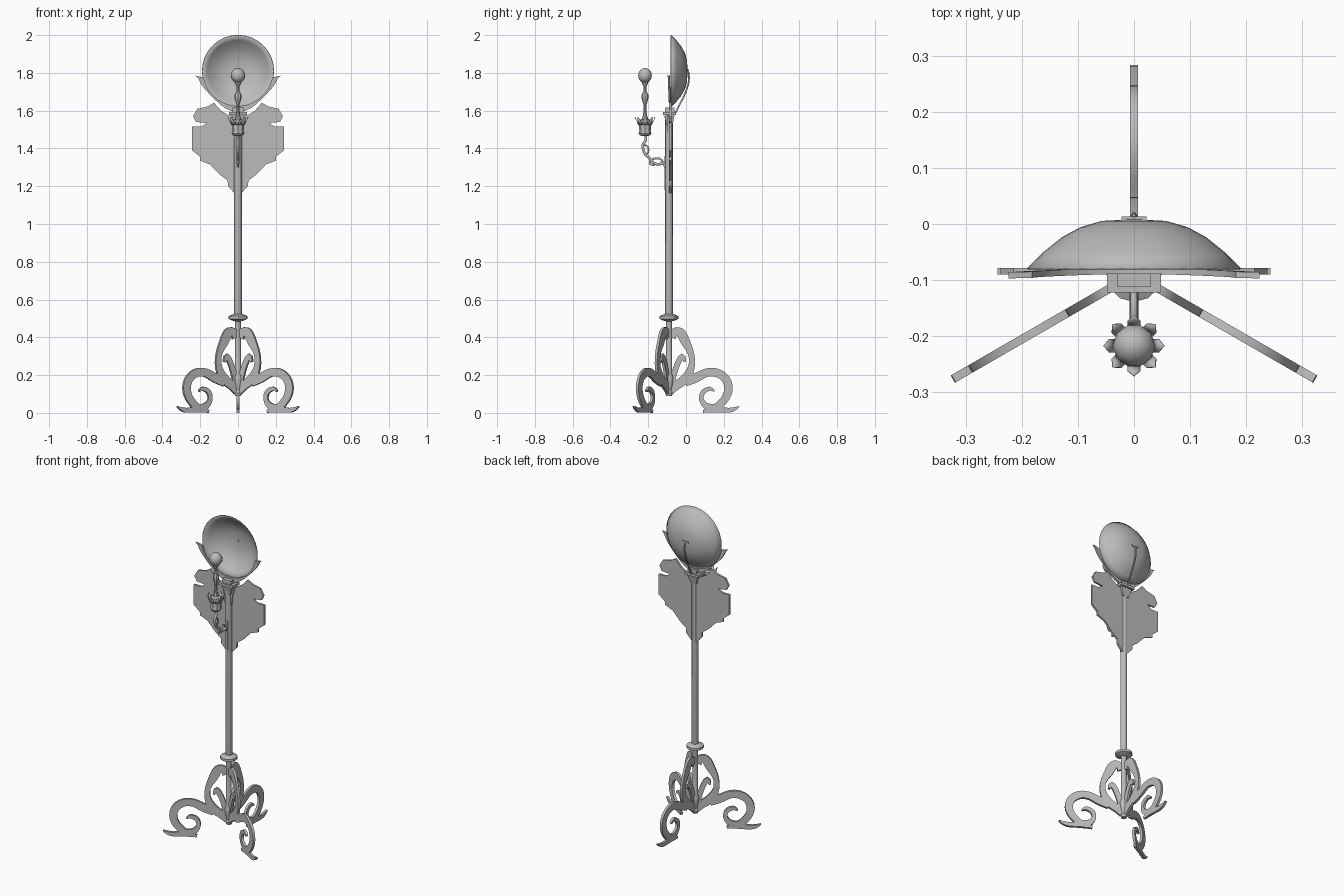
import bpy, bmesh, math
from mathutils import Matrix, Vector

cube = bpy.data.objects.get("Cube")
if cube:
    bpy.data.objects.remove(cube)

POLE = Vector((0, -0.09, 0))
LAMP = Vector((0, -0.217, 0))

metal = bpy.data.materials.new("grey metal")
metal.use_nodes = True
metal.diffuse_color = (0.5, 0.5, 0.5, 1)
metal.node_tree.nodes["Principled BSDF"].inputs["Base Color"].default_value = (0.5, 0.5, 0.5, 1)


def finish(name, bm, smooth=30):
    bmesh.ops.recalc_face_normals(bm, faces=bm.faces)
    mesh = bpy.data.meshes.new(name)
    bm.to_mesh(mesh)
    bm.free()
    mesh.materials.append(metal)
    ob = bpy.data.objects.new(name, mesh)
    bpy.context.collection.objects.link(ob)
    bpy.ops.object.select_all(action='DESELECT')
    ob.select_set(True)
    bpy.context.view_layer.objects.active = ob
    bpy.ops.object.shade_smooth_by_angle(angle=math.radians(smooth))
    return ob


def thicken(bm, faces, depth):
    out = bmesh.ops.extrude_face_region(bm, geom=faces)["geom"]
    verts = [v for v in out if isinstance(v, bmesh.types.BMVert)]
    bmesh.ops.translate(bm, verts=verts, vec=(0, depth, 0))


def spline(points, steps=3):
    """Smooth path through the points; each may carry a width."""
    p = [Vector(q) for q in points]
    p = [p[0]] + p + [p[-1]]
    path = []
    for a, b, c, d in zip(p, p[1:], p[2:], p[3:]):
        for i in range(steps):
            t = i / steps
            path.append((2*b + (c-a)*t + (2*a - 5*b + 4*c - d)*t*t
                         + (3*b - a - 3*c + d)*t**3) / 2)
    return path + [p[-1]]


def ribbon(bm, points, depth):
    """Flat scroll in the xz plane from (x, z, width) points."""
    path = spline(points)
    rows = []
    for i, q in enumerate(path):
        t = path[min(i+1, len(path)-1)] - path[max(i-1, 0)]
        n = Vector((-t.y, t.x)).normalized() * max(q.z, 0.003) / 2
        rows.append([bm.verts.new((q.x + s*n.x, -depth/2, max(q.y + s*n.y, 0)))
                     for s in (-1, 1)])
    faces = [bm.faces.new((a[0], b[0], b[1], a[1])) for a, b in zip(rows, rows[1:])]
    thicken(bm, faces, depth)


def lathe(name, profile, centre, sides=12, smooth=30):
    bm = bmesh.new()
    verts = [bm.verts.new((r, 0, z)) for r, z in profile]
    edges = [bm.edges.new(e) for e in zip(verts, verts[1:])]
    bmesh.ops.spin(bm, geom=verts + edges, cent=(0, 0, 0), axis=(0, 0, 1),
                   angle=math.tau, steps=sides, use_duplicate=False)
    bmesh.ops.remove_doubles(bm, verts=bm.verts, dist=0.0003)
    ob = finish(name, bm, smooth)
    ob.location = centre
    return ob


def box(name, size, centre, taper=1.0):
    bm = bmesh.new()
    bmesh.ops.create_cube(bm, size=1)
    for v in bm.verts:
        k = taper if v.co.z < 0 else 1
        v.co = Vector((v.co.x*size[0]*k, v.co.y*size[1]*k, v.co.z*size[2])) + Vector(centre)
    return finish(name, bm)


def tube(name, points, radius):
    curve = bpy.data.curves.new(name, 'CURVE')
    curve.dimensions = '3D'
    curve.bevel_depth = radius
    curve.bevel_resolution = 1
    curve.use_fill_caps = True
    path = spline(points)
    s = curve.splines.new('POLY')
    s.points.add(len(path) - 1)
    for p, q in zip(s.points, path):
        p.co = (*q, 1)
    curve.materials.append(metal)
    ob = bpy.data.objects.new(name, curve)
    bpy.context.collection.objects.link(ob)


# Three scrolled legs around the pole
scrolls = [
    [(0.012, .40, .05), (.03, .43, .04), (.06, .425, .05), (.085, .38, .05), (.118, .31, .032),
     (.118, .24, .036), (.085, .18, .05), (.04, .145, .045), (.01, .11, .03)],
    [(.085, .17, .06), (.14, .185, .05), (.2, .213, .045), (.255, .212, .045), (.3, .18, .045),
     (.315, .13, .045), (.3, .08, .042), (.26, .035, .04)],
    [(.3, .07, .03), (.25, .03, .04), (.2, .035, .035), (.172, .07, .025), (.18, .11, .025),
     (.215, .128, .022), (.24, .115, .008)],
    [(.18, .008, .015), (.25, .018, .03), (.31, .014, .026), (.345, .02, .02), (.372, .034, .004)],
    [(.01, .13, .03), (.025, .2, .03), (.045, .26, .03), (.07, .3, .028), (.085, .27, .012)],
]
for name, angle in (("back_leg", 90), ("left_leg", -30), ("right_leg", -150)):
    bm = bmesh.new()
    for s in scrolls:
        ribbon(bm, s, 0.015)
    leg = finish(name, bm)
    leg.location = POLE
    leg.rotation_euler.z = math.radians(angle)

# Pole with its lower finial and collar
lathe("pole", [(0, .09), (.016, .09), (.02, .105), (.014, .12), (.024, .17), (.024, .19),
               (.016, .21), (.016, .49), (.02, .51), (.02, 1.56), (0, 1.56)], POLE)
lathe("collar", [(.016, .485), (.034, .49), (.049, .497), (.049, .512), (.034, .52), (.018, .525)],
      POLE)

# Cap block and its flared brackets
box("cap_neck", (.07, .055, .05), (0, -.088, 1.55), .6)
box("cap", (.096, .07, .016), (0, -.087, 1.585))
box("cap_top", (.06, .05, .025), (0, -.087, 1.603))
for name, side in (("left_bracket", 1), ("right_bracket", -1)):
    bm = bmesh.new()
    ribbon(bm, [(side*.018, 1.46, .01), (side*.024, 1.52, .012), (side*.04, 1.575, .012)], .015)
    finish(name, bm).location = POLE

# Flat shaped shield behind the lamp
half = [(.05, 1.575), (.09, 1.6), (.127, 1.642), (.16, 1.622), (.215, 1.61), (.238, 1.57),
        (.222, 1.54), (.165, 1.535), (.195, 1.515), (.243, 1.515), (.243, 1.39), (.2, 1.355),
        (.2, 1.335), (.148, 1.315), (.095, 1.26), (.055, 1.23), (.053, 1.2), (.02, 1.165)]
bm = bmesh.new()
outline = [(0, 1.57)] + half + [(0, 1.15)] + [(-x, z) for x, z in reversed(half)]
thicken(bm, [bm.faces.new([bm.verts.new((x, -.09, z)) for x, z in outline])], .012)
finish("shield", bm)

# Crescent cradle with horns under the reflector
bm = bmesh.new()
rows = []
for i in range(-12, 13):
    a = math.radians(i * 6.6)
    outer = .205 + .012 * math.cos(a * 4)
    rows.append([bm.verts.new((r*math.sin(a), -.088 - .008*abs(i)/12, 1.81 - r*math.cos(a)))
                 for r in (.185, outer)])
for s, row in ((-1, rows[0]), (1, rows[-1])):
    tip = bm.verts.new((s*.224, -.097, 1.785))
    bm.faces.new((row[0], row[1], tip))
for a, b in zip(rows, rows[1:]):
    bm.faces.new((a[0], a[1], b[1], b[0]))
thicken(bm, bm.faces[:], .011)
finish("cradle", bm)

# Concave reflector facing forward
dish = lathe("reflector", [(.19, 0), (.163, .027), (.128, .055), (.095, .073), (.057, .084),
                           (0, .087)], (0, -.08, 1.81), 32, 60)
dish.rotation_euler.x = math.radians(-90)
shell = dish.modifiers.new("shell", 'SOLIDIFY')
shell.thickness = .003
shell.offset = 0

# Rear support rod and its crosspiece
tube("reflector_rod", [(0, -.055, 1.59), (0, -.035, 1.63), (0, -.005, 1.69), (0, .014, 1.75),
                       (0, .014, 1.8), (0, .004, 1.82)], .005)
box("rod_crosspiece", (.044, .008, .01), (0, .009, 1.815))

# Candle arm, its mounting strip and scroll
box("arm_mount", (.014, .014, .18), (0, -.107, 1.27))
tube("candle_arm", [(0, -.108, 1.33), (0, -.135, 1.318), (0, -.165, 1.32), (0, -.195, 1.35),
                    (0, -.222, 1.38), (0, -.228, 1.42), (0, -.212, 1.445), (0, -.217, 1.48)], .008)
tube("arm_scroll", [(0, -.11, 1.3), (0, -.13, 1.34), (0, -.155, 1.348), (0, -.185, 1.34),
                    (0, -.19, 1.318), (0, -.165, 1.312)], .006)
tube("arm_curl", [(0, -.228, 1.42), (0, -.203, 1.41), (0, -.2, 1.38), (0, -.222, 1.365)], .005)

# Candle cup, leaves, spindle and ball
lathe("candle_cup", [(0, 1.465), (.026, 1.468), (.034, 1.48), (.03, 1.495), (.034, 1.53),
                     (.03, 1.55), (.018, 1.556), (0, 1.558)], LAMP, 8)
bm = bmesh.new()
for i in range(8):
    turn = Matrix.Rotation(i * math.tau / 8, 3, 'Z')
    pts = [(.033, -.012, 1.525), (.033, .012, 1.525), (.042, .012, 1.545), (.052, 0, 1.567),
           (.042, -.012, 1.545)]
    bm.faces.new([bm.verts.new(turn @ Vector(p)) for p in pts])
leaves = finish("cup_leaves", bm)
leaves.location = LAMP
leaves.modifiers.new("leaf_thickness", 'SOLIDIFY').thickness = .003
lathe("spindle", [(.018, 1.55), (.011, 1.575), (.008, 1.6), (.008, 1.63), (.018, 1.665),
                  (.018, 1.685), (.009, 1.7), (.009, 1.73), (.018, 1.75), (.02, 1.76)], LAMP, 8)
ball = [(.038*math.sin(math.pi*i/8), 1.786 - .04*math.cos(math.pi*i/8)) for i in range(9)]
lathe("ball", ball, LAMP, 10, 60)
